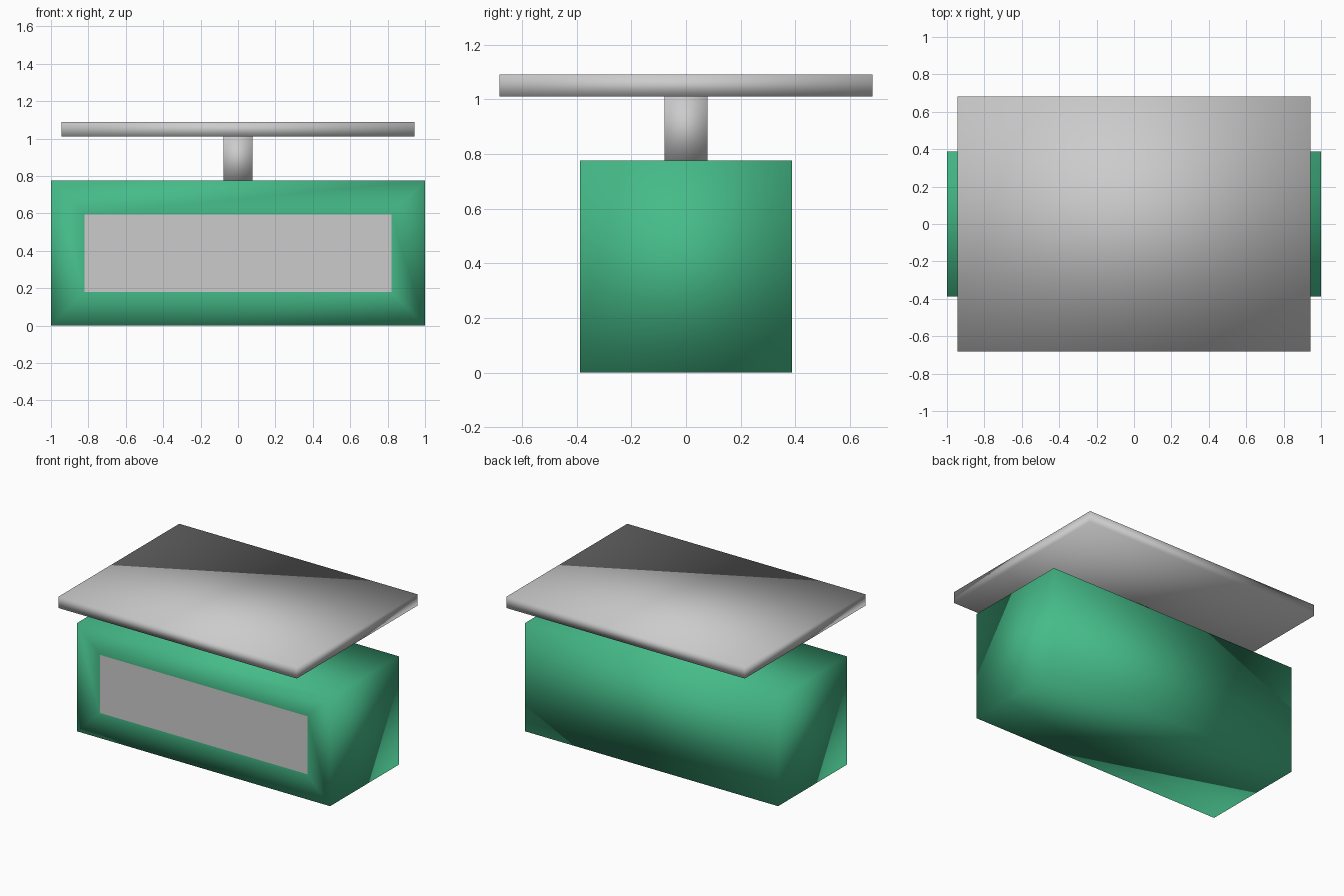
import bpy, bmesh

if "Cube" in bpy.data.objects:
    bpy.data.objects.remove(bpy.data.objects["Cube"])


def finish(name, bm, smooth=True):
    mesh = bpy.data.meshes.new(name)
    for face in bm.faces:
        face.smooth = smooth
    bm.to_mesh(mesh)
    bm.free()
    obj = bpy.data.objects.new(name, mesh)
    bpy.context.collection.objects.link(obj)
    return obj


def box(half_x, half_y, z0, z1):
    bm = bmesh.new()
    bmesh.ops.create_cube(bm, size=2)
    for v in bm.verts:
        v.co = (v.co.x * half_x, v.co.y * half_y, z1 if v.co.z > 0 else z0)
    bm.normal_update()
    return bm


# Green body with a rectangular window inset in the front face
bm = box(1.0, 0.388, 0, 0.775)
front = min(bm.faces, key=lambda f: f.calc_center_median().y)
bmesh.ops.inset_individual(bm, faces=[front], thickness=0.18, use_even_offset=True)
bmesh.ops.delete(bm, geom=[front], context='FACES_ONLY')
body = finish("body", bm)
green = bpy.data.materials.new("green")
green.diffuse_color = (0.06, 0.5, 0.25, 1)
green.use_nodes = True
green.node_tree.nodes["Principled BSDF"].inputs["Base Color"].default_value = green.diffuse_color
body.data.materials.append(green)

# Flush grey panel filling the window
bm = bmesh.new()
bm.faces.new([bm.verts.new((x, -0.388, z)) for x, z in
              ((-0.82, 0.18), (0.82, 0.18), (0.82, 0.595), (-0.82, 0.595))])
finish("front_panel", bm, smooth=False)

# Square post carrying the flat top plate
finish("post", box(0.078, 0.078, 0.775, 1.01))
finish("top_plate", box(0.943, 0.683, 1.01, 1.09))
